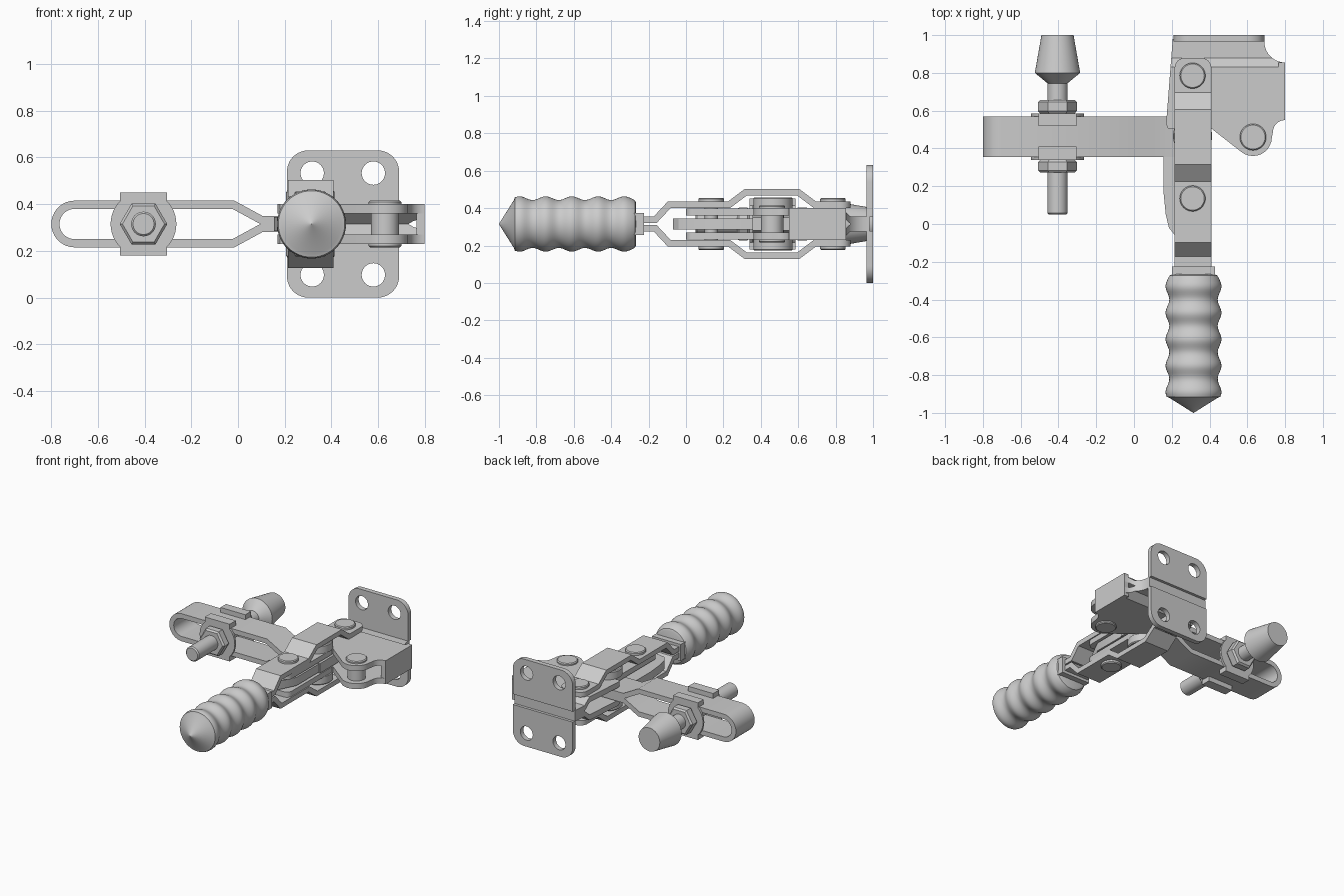
import bpy, bmesh
from math import sin, cos, pi, radians
from mathutils import Vector

if "Cube" in bpy.data.objects:
    bpy.data.objects.remove(bpy.data.objects["Cube"])

C = 0.315  # height of the clamp's mid plane


def finish(name, bm):
    bmesh.ops.remove_doubles(bm, verts=bm.verts, dist=1e-5)
    bmesh.ops.recalc_face_normals(bm, faces=bm.faces)
    me = bpy.data.meshes.new(name)
    bm.to_mesh(me)
    bm.free()
    ob = bpy.data.objects.new(name, me)
    bpy.context.collection.objects.link(ob)
    return ob


def place(axis, u, v, w):
    return {'x': (w, u, v), 'y': (u, w, v), 'z': (u, v, w)}[axis]


def extrude(bm, axis, w0, w1, polys):
    vec = Vector(place(axis, 0, 0, w1 - w0))
    faces = [bm.faces.new([bm.verts.new(place(axis, u, v, w0)) for u, v in p]) for p in polys]
    bmesh.ops.remove_doubles(bm, verts=bm.verts, dist=1e-6)
    r = bmesh.ops.extrude_face_region(bm, geom=bm.faces[:], use_keep_orig=True)
    bmesh.ops.translate(bm, vec=vec, verts=[g for g in r['geom'] if isinstance(g, bmesh.types.BMVert)])


def prism(name, axis, pts, w0, w1):
    bm = bmesh.new()
    extrude(bm, axis, w0, w1, [pts])
    return finish(name, bm)


def box(name, x0, x1, y0, y1, z0, z1):
    return prism(name, 'z', [(x0, y0), (x1, y0), (x1, y1), (x0, y1)], z0, z1)


def strip_polys(path, t):
    """Quads of a bent sheet of thickness t along a 2D path."""
    p = [Vector(a) for a in path]
    left, right = [], []
    for i, a in enumerate(p):
        d0 = (a - p[i - 1]).normalized() if i else (p[1] - a).normalized()
        d1 = (p[i + 1] - a).normalized() if i < len(p) - 1 else d0
        n0, n1 = Vector((-d0.y, d0.x)), Vector((-d1.y, d1.x))
        m = (n0 + n1).normalized()
        m *= t / 2 / m.dot(n0)
        left.append(a + m)
        right.append(a - m)
    return [(left[i], left[i + 1], right[i + 1], right[i]) for i in range(len(p) - 1)]


def arc(cx, cy, r, a0, a1, n=10):
    return [(cx + r * cos(radians(a0 + (a1 - a0) * i / n)),
             cy + r * sin(radians(a0 + (a1 - a0) * i / n))) for i in range(n + 1)]


def lathe(name, axis, cu, cv, prof, seg=40):
    """Turn (radius, position) pairs about an axis through (cu, cv)."""
    bm = bmesh.new()
    rings = [[bm.verts.new(place(axis, cu + r * cos(2 * pi * k / seg), cv + r * sin(2 * pi * k / seg), w))
              for k in range(seg)] for r, w in prof]
    for a, b in zip(rings, rings[1:]):
        for k in range(seg):
            j = (k + 1) % seg
            bm.faces.new((a[k], a[j], b[j], b[k]))
    for ring, (r, w) in ((rings[0], prof[0]), (rings[-1], prof[-1])):
        if r > 1e-3:
            bm.faces.new(ring)
    return finish(name, bm)


# Base: two mirrored sheets, joggled together towards the flange
outline = ([(.205, .98), (.17, .53), (.18, .505), (.41, .505)]
           + arc(.63, .46, .1, 232, 360) + arc(.8, .485, .065, 180, 90)
           + arc(.8, .965, .11, 270, 180) + [(.69, .98)])
for s, tag in ((1, "upper"), (-1, "lower")):
    bm = bmesh.new()
    extrude(bm, 'z', C + s * .045, C + s * .085, [outline])
    for y in (.83, .88):
        bmesh.ops.bisect_plane(bm, geom=bm.verts[:] + bm.edges[:] + bm.faces[:],
                               plane_co=(0, y, 0), plane_no=(0, 1, 0))
    for v in bm.verts:
        if v.co.y > .83:
            v.co.z -= s * .045 * min(1, (v.co.y - .83) / .05)
    finish("base_plate_" + tag, bm)

    # Mounting flange half with two bolt holes
    e = arc(.60, .225, .09, 0, 90) + arc(.30, .225, .09, 90, 180)
    half = [(.21, .038), (.69, .038)] + e
    flange = prism("mounting_flange_" + tag, 'y', [(x, C + s * z) for x, z in half], .965, 1.0)
    for x in (.318, .58):
        cut = lathe("hole_cutter", 'y', x, C + s * .218, [(.05, .9), (.05, 1.1)])
        cut.hide_render = True
        m = flange.modifiers.new("hole", 'BOOLEAN')
        m.operation, m.object, m.solver = 'DIFFERENCE', cut, 'EXACT'
        bpy.context.view_layer.objects.active = flange
        bpy.ops.object.modifier_apply(modifier=m.name)
        bpy.data.objects.remove(cut)

    # Handle strap, stepped outwards over the middle pivot
    path = [(-.27, .0225), (-.165, .0225), (-.09, .1025), (.23, .1025),
            (.32, .17), (.6, .17), (.69, .1025), (.88, .1025)]
    bm = bmesh.new()
    extrude(bm, 'x', .215, .41, strip_polys([(y, C + s * z) for y, z in path], .035))
    ends = [ed for ed in bm.edges if all(v.co.y > .87 for v in ed.verts)
            and abs(ed.verts[0].co.x - ed.verts[1].co.x) < 1e-4]
    bmesh.ops.bevel(bm, geom=ends, offset=.055, segments=6, profile=.5, affect='EDGES')
    finish("handle_strap_" + tag, bm)

    # Inner link plate
    link = (arc(.365, .04, .04, 270, 360, 5) + [(.405, .5), (.225, .5)]
            + arc(.265, .04, .04, 180, 270, 5))
    prism("link_plate_" + tag, 'z', link, C + s * .045, C + s * .083)

    # Saddle washer tabs folded over the arm
    for y0, y1, side in ((.52, .585, "rear"), (.34, .41, "front")):
        z = sorted((C + s * .1, C + s * .135))
        box(f"saddle_tab_{side}_{tag}", -.505, -.305, y0, y1, *z)

# Folded edge and joint filler of the base
box("base_side_wall", .765, .8, .55, .855, C - .085, C + .085)


# Rivets
def rivet(name, x, y, r, shaft, inner, outer):
    c = .006
    lathe(name, 'z', x, y, [(r - c, C - outer), (r, C - outer + c), (r, C - inner), (shaft, C - inner),
                            (shaft, C + inner), (r, C + inner), (r, C + outer - c), (r - c, C + outer)])


rivet("handle_rivet_front", .31, .135, .068, .035, .118, .14)
rivet("handle_rivet_rear", .31, .785, .068, .04, .118, .14)
rivet("arm_pivot_rivet", .31, .465, .104, .06, .085, .143)
rivet("base_pivot_rivet", .63, .46, .07, .06, .084, .1)

# Clamping arm: sheet folded into a long loop
half = [(.41, .0175), (.1, .0175), (-.02, .0825)]
loop = ([(x, C + z) for x, z in half] + arc(-.7, C, .0825, 90, 270, 18)
        + [(x, C - z) for x, z in reversed(half)])
bm = bmesh.new()
extrude(bm, 'y', .355, .57, strip_polys(loop, .035))
finish("clamping_arm", bm)

# Downward lug of the arm
prism("arm_lug", 'z', [(.155, .36), (.155, .18), (.168, .05), (.185, -.02), (.215, -.058),
                       (.28, -.07), (.33, -.04), (.4, .1), (.4, .36)], C - .03, C + .03)

# Grip and collar
box("grip_collar", .2, .43, -.285, -.225, C - .06, C + .06)
prof = [(.001, -1.0), (.128, -.92)]
for i in range(51):
    y = -.915 + .63 * i / 50
    prof.append((.138 + .01 * cos(2 * pi * (y + .33) / .14), y))
prof += [(.125, -.272), (.11, -.266)]
lathe("handle_grip", 'y', .315, C, prof, 48)

# Spindle with rubber tip, nuts and washers
SX = -.405
lathe("spindle_rod", 'y', SX, C, [(.045, .05), (.053, .058), (.053, .77)], 32)
lathe("spindle_tip", 'y', SX, C, [(.053, .745), (.12, .8), (.085, 1.0)], 40)
for y0, y1, side in ((.585, .657, "rear"), (.272, .34, "front")):
    k = .012
    lathe("hex_nut_" + side, 'y', SX, C, [(.09, y0), (.102, y0 + k), (.102, y1 - k), (.09, y1)], 6)
for y0, side in ((.57, "rear"), (.34, "front")):
    disc = [(x, min(max(z, C - .135), C + .135)) for x, z in arc(SX, C, .141, 0, 352.5, 47)]
    prism("saddle_washer_" + side, 'y', disc, y0, y0 + .015)

# Smooth round parts, keep edges sharp
bpy.ops.object.select_all(action='SELECT')
bpy.context.view_layer.objects.active = bpy.data.objects["handle_grip"]
bpy.ops.object.shade_smooth_by_angle(angle=radians(32))
